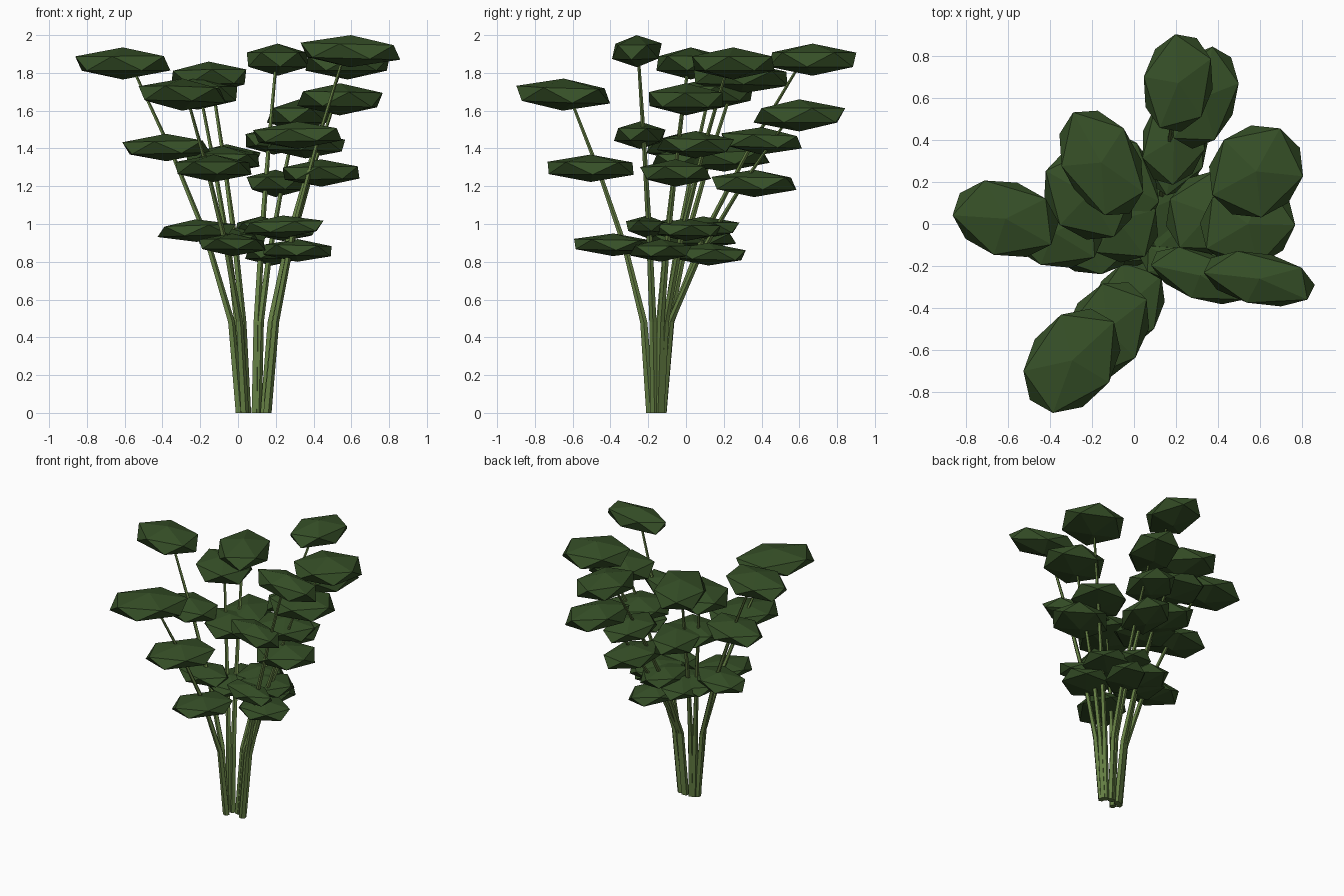
import bpy, bmesh, math, random
from mathutils import Vector, Matrix

if "Cube" in bpy.data.objects:
    bpy.data.objects.remove(bpy.data.objects["Cube"])

random.seed(4)

def material(name, rgb):
    m = bpy.data.materials.new(name)
    m.diffuse_color = (*rgb, 1)
    m.use_nodes = True
    m.node_tree.nodes["Principled BSDF"].inputs["Base Color"].default_value = m.diffuse_color
    return m

LEAF = material("leaf_green", (0.036, 0.078, 0.02))
STEM = material("stem_green", (0.125, 0.205, 0.055))
ROOT = Vector((0.08, -0.16, 0))

def finish(bm, name, mat):
    bmesh.ops.recalc_face_normals(bm, faces=bm.faces[:])
    me = bpy.data.meshes.new(name)
    bm.to_mesh(me)
    bm.free()
    me.materials.append(mat)
    bpy.context.collection.objects.link(bpy.data.objects.new(name, me))

def leaf_clump(name, centre, length, width, height):
    """Flattened icosahedron stretched away from the root."""
    out = centre - ROOT
    bm = bmesh.new()
    bmesh.ops.create_icosphere(bm, subdivisions=1, radius=0.5)
    m = (Matrix.Translation(centre)
         @ Matrix.Rotation(math.atan2(out.y, out.x), 4, 'Z')
         @ Matrix.Rotation(random.uniform(-0.04, 0.04), 4, 'Y')
         @ Matrix.Diagonal((length * 1.14, width * 1.14, height, 1))
         @ Matrix.Rotation(random.random(), 4, 'Z'))
    bmesh.ops.transform(bm, matrix=m, verts=bm.verts)
    finish(bm, name, LEAF)

def stem(name, top, sides=5):
    """Tapered tube: straight foot, then a gentle outward sweep."""
    out = (top - ROOT).to_2d().normalized().to_3d()
    base = ROOT + Vector((out.x * 0.075, out.y * 0.035, 0))
    bend = base + out * 0.045 + Vector((0, 0, 0.48))
    pts = [base, bend]
    for f in (0.33, 0.66, 1.0):
        p = bend.lerp(top, 0.93 * f ** 1.25)
        p.z = bend.z + (top.z - bend.z) * f
        pts.append(p)
    bm = bmesh.new()
    rings = []
    for i, p in enumerate(pts):
        r = 0.024 - 0.004 * i
        rings.append([bm.verts.new(p + Matrix.Rotation(math.tau * k / sides, 3, 'Z') @ Vector((r, 0, 0)))
                      for k in range(sides)])
    for a, b in zip(rings, rings[1:]):
        for k in range(sides):
            j = (k + 1) % sides
            bm.faces.new((a[k], a[j], b[j], b[k]))
    bm.faces.new(rings[0])
    bm.faces.new(rings[-1])
    finish(bm, name, STEM)

# Each shoot: leaf length scale, width ratio, then clump centres from low to high
SHOOTS = [
    (1.1, .74, (-.03, -.385, .89), (-.13, -.505, 1.295), (-.295, -.65, 1.685)),
    (1.03, .7, (-.22, -.09, .965), (-.38, -.04, 1.405), (-.61, .025, 1.85)),
    (1.08, .46, (.24, -.205, .985), (.315, -.245, 1.47), (.595, -.26, 1.915)),
    (.92, .88, (.315, -.135, .86), (.44, -.055, 1.27), (.54, 0, 1.66)),
    (1, .65, (.18, .12, .84), (.2, .36, 1.215), (.325, .6, 1.575)),
    (.95, .7, (.12, .09, .98), (.19, .4, 1.44), (.21, .67, 1.87)),
    (.95, .9, (.24, 0, .97), (.36, .05, 1.42), (.58, .25, 1.85)),
    (1.1, .66, (0, .05, .925), (-.06, .2, 1.35), (-.155, .29, 1.775)),
    (.95, .84, (-.05, -.03, .92), (-.08, .02, 1.34), (-.215, .14, 1.69)),
]
LEVELS = (("low", .4, .12), ("middle", .45, .145), ("top", .49, .17))

for i, (scale, ratio, *centres) in enumerate(SHOOTS, 1):
    stem(f"stem_{i}", Vector(centres[-1]))
    for c, (level, length, height) in zip(centres, LEVELS):
        size = length * scale
        leaf_clump(f"leaf_{level}_{i}", Vector(c), size, size * ratio, height)
